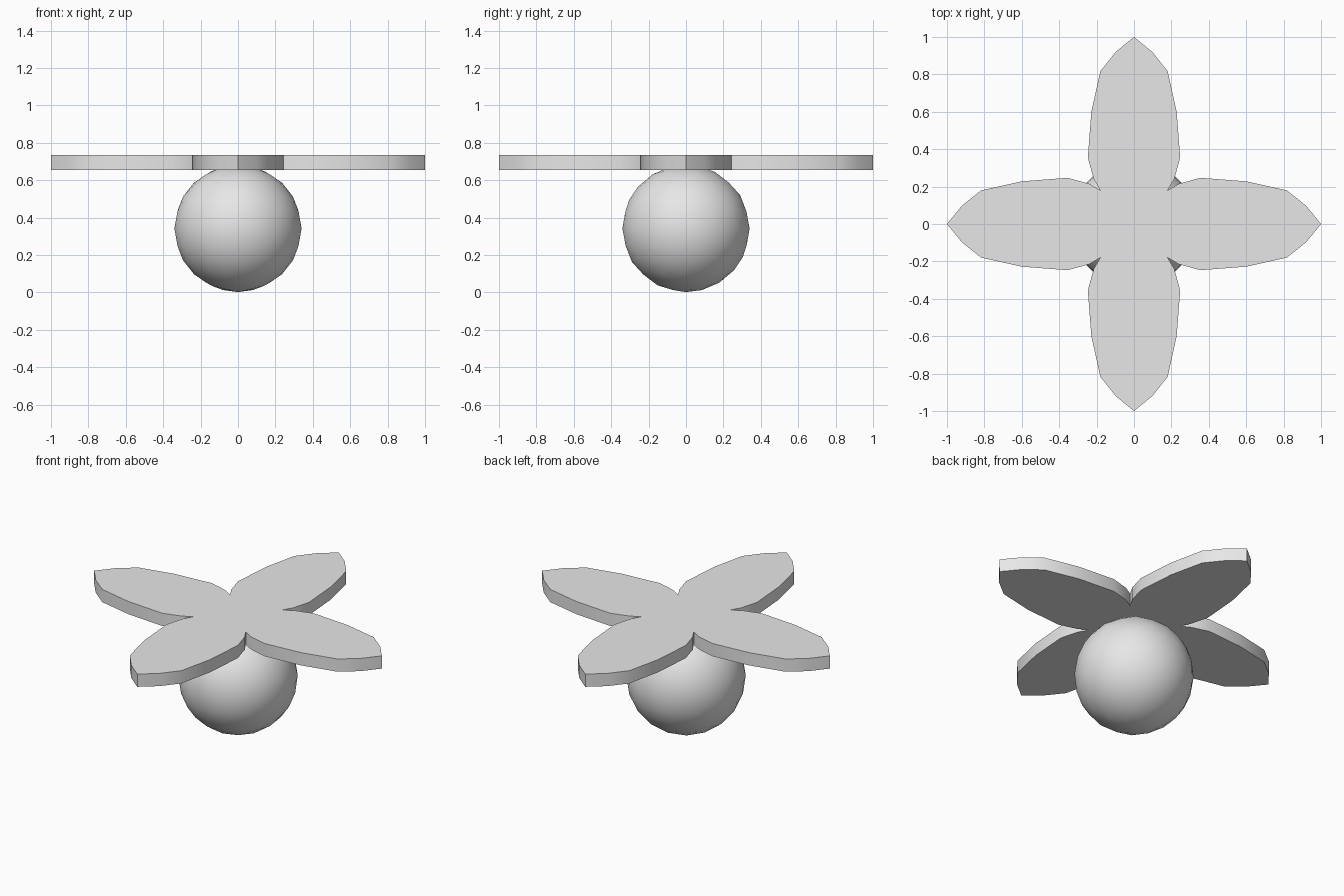
import bpy, bmesh, math

if "Cube" in bpy.data.objects:
    bpy.data.objects.remove(bpy.data.objects["Cube"])

grey = bpy.data.materials.new("light grey")
grey.diffuse_color = (0.8, 0.8, 0.8, 1)
grey.use_nodes = True
grey.node_tree.nodes["Principled BSDF"].inputs["Base Color"].default_value = grey.diffuse_color


def smooth(obj, degrees):
    bpy.ops.object.select_all(action='DESELECT')
    obj.select_set(True)
    bpy.context.view_layer.objects.active = obj
    bpy.ops.object.shade_smooth_by_angle(angle=math.radians(degrees))


# Round body: faceted ball with smooth shading
RADIUS = 0.34
bpy.ops.mesh.primitive_ico_sphere_add(subdivisions=3, radius=RADIUS,
                                      location=(0, 0, RADIUS + 0.002),
                                      rotation=(0, 0, -math.pi / 2))
ball = bpy.context.object
ball.name = "round_body"
ball.data.materials.append(grey)
smooth(ball, 60)

# Four-petal top: half a petal outline, mirrored and turned in quarter steps
BOTTOM, TOP = 0.655, 0.735
half = [(0.18, 0.18), (0.24, 0.215), (0.355, 0.247), (0.6, 0.228),
        (0.817, 0.18), (0.92, 0.098)]
petal = [(x, -y) for x, y in half] + [(1.0, 0.0)] + half[:0:-1]
outline = []
for k in range(4):
    c, s = [(1, 0), (0, 1), (-1, 0), (0, -1)][k]
    outline += [(c * x - s * y, s * x + c * y) for x, y in petal]

bm = bmesh.new()
face = bm.faces.new([bm.verts.new((x, y, BOTTOM)) for x, y in outline])
result = bmesh.ops.extrude_face_region(bm, geom=[face], use_keep_orig=True)
for v in result["geom"]:
    if isinstance(v, bmesh.types.BMVert):
        v.co.z = TOP
bmesh.ops.recalc_face_normals(bm, faces=bm.faces)
mesh = bpy.data.meshes.new("petal_top")
bm.to_mesh(mesh)
bm.free()
mesh.materials.append(grey)
petals = bpy.data.objects.new("petal_top", mesh)
bpy.context.collection.objects.link(petals)
smooth(petals, 30)
